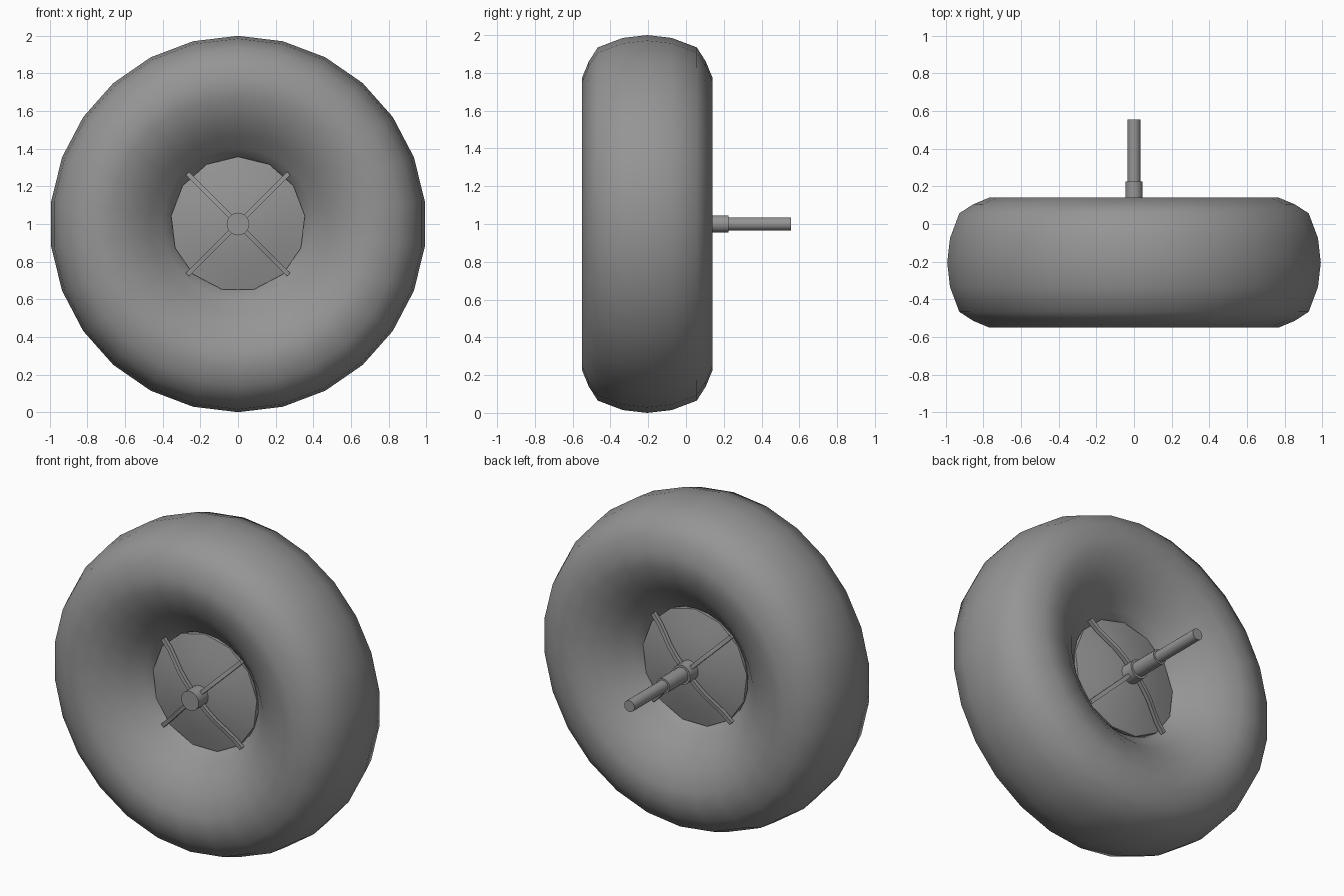
import bpy, bmesh, math

if "Cube" in bpy.data.objects:
    bpy.data.objects.remove(bpy.data.objects["Cube"])

CY, CZ = -0.205, 1.0   # wheel centre

# Dark grey for every part
GREY = bpy.data.materials.new("dark_grey")
GREY.diffuse_color = (0.3, 0.3, 0.3, 1)
GREY.use_nodes = True
GREY.node_tree.nodes["Principled BSDF"].inputs["Base Color"].default_value = GREY.diffuse_color


def finish(name, bm, angle):
    bmesh.ops.recalc_face_normals(bm, faces=bm.faces)
    me = bpy.data.meshes.new(name)
    bm.to_mesh(me)
    bm.free()
    me.materials.append(GREY)
    ob = bpy.data.objects.new(name, me)
    bpy.context.collection.objects.link(ob)
    bpy.ops.object.select_all(action='DESELECT')
    ob.select_set(True)
    bpy.context.view_layer.objects.active = ob
    bpy.ops.object.shade_smooth_by_angle(angle=math.radians(angle))
    return ob


def lathe(name, profile, sides, closed=False, angle=35):
    """Revolve (radius, y offset) points about the wheel axis."""
    bm = bmesh.new()
    rings = []
    for r, y in profile:
        if r == 0:
            rings.append([bm.verts.new((0, CY + y, CZ))] * sides)
            continue
        ring = []
        for i in range(sides):
            a = 2 * math.pi * i / sides
            ring.append(bm.verts.new((r * math.sin(a), CY + y, CZ + r * math.cos(a))))
        rings.append(ring)
    pairs = list(zip(rings, rings[1:]))
    if closed:
        pairs.append((rings[-1], rings[0]))
    for p, q in pairs:
        for i in range(sides):
            j = (i + 1) % sides
            bm.faces.new(list(dict.fromkeys((p[i], p[j], q[j], q[i]))))
    return finish(name, bm, angle)


# Fat rounded tyre, section mirrored about its centre plane
half = [(0.985, 0.13), (0.935, 0.262), (0.86, 0.31), (0.775, 0.345), (0.68, 0.338),
        (0.57, 0.295), (0.47, 0.22), (0.40, 0.148), (0.36, 0.112), (0.34, 0.06)]
section = [(1.0, 0)] + half + [(0.33, 0)] + [(r, -y) for r, y in reversed(half)]
lathe("tyre", section, 26, closed=True, angle=60)

# Shallow domed hub plate filling the tyre's hole
dome = [(0, 0.175), (0.12, 0.168), (0.24, 0.148), (0.358, 0.118)]
lathe("hub_plate", dome + [(r, -y) for r, y in reversed(dome)], 13)

# Stepped axle: hub boss, collar, then rod out of the back
lathe("axle", [(0, -0.265), (0.06, -0.265), (0.06, 0.25), (0.046, 0.25), (0.046, 0.43),
               (0.035, 0.43), (0.035, 0.76), (0, 0.76)], 20)

# Curved spokes on both faces
path = [(0.03, 0.205), (0.10, 0.20), (0.17, 0.19), (0.24, 0.168), (0.31, 0.148), (0.38, 0.14)]
W = 0.012


def spoke(name, angle, side):
    bm = bmesh.new()
    c, s = math.cos(angle), math.sin(angle)
    rings = []
    for r, y in path:
        ring = []
        for u, v in ((-W, -W), (W, -W), (W, W), (-W, W)):
            ring.append(bm.verts.new((r * c - u * s, CY + side * (y + v), CZ + r * s + u * c)))
        rings.append(ring)
    for p, q in zip(rings, rings[1:]):
        for i in range(4):
            j = (i + 1) % 4
            bm.faces.new((p[i], p[j], q[j], q[i]))
    bm.faces.new(rings[0])
    bm.faces.new(rings[-1])
    finish(name, bm, 35)


for label, side in (("front", -1), ("back", 1)):
    for k in range(4):
        spoke(f"{label}_spoke_{k + 1}", math.radians(45 + 90 * k), side)
